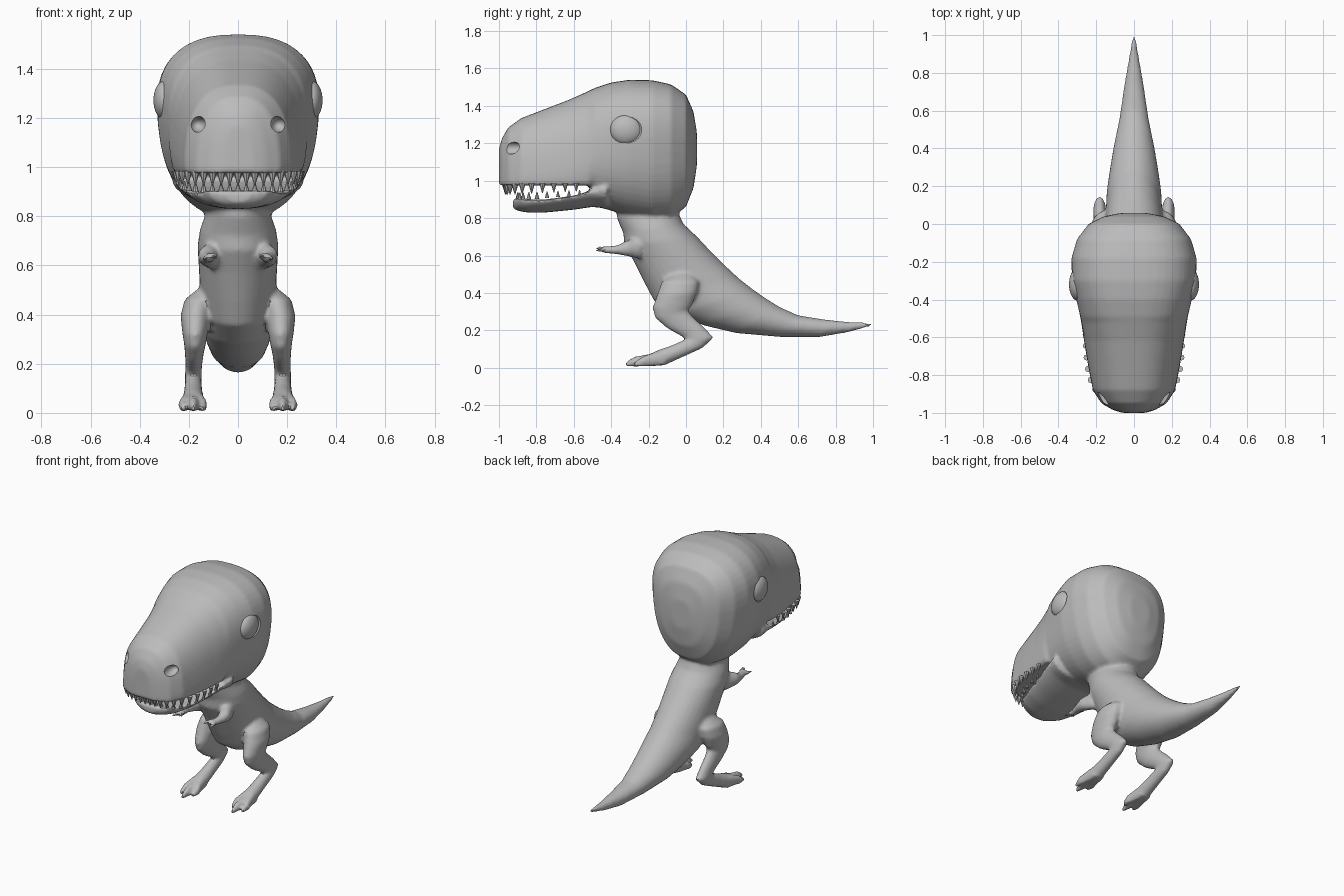
import bpy, bmesh, math
from mathutils import Vector, Matrix

if "Cube" in bpy.data.objects:
    bpy.data.objects.remove(bpy.data.objects["Cube"])

grey = bpy.data.materials.new("grey")
grey.diffuse_color = (0.5, 0.5, 0.5, 1)
grey.use_nodes = True
grey.node_tree.nodes["Principled BSDF"].inputs["Base Color"].default_value = grey.diffuse_color


def new_object(name, bm):
    bmesh.ops.recalc_face_normals(bm, faces=bm.faces)
    me = bpy.data.meshes.new(name)
    bm.to_mesh(me)
    bm.free()
    me.materials.append(grey)
    ob = bpy.data.objects.new(name, me)
    bpy.context.collection.objects.link(ob)
    return ob


def power(v, e):
    return math.copysign(abs(v) ** e, v)


def loft(bm, rings, p=2.0, n=32):
    """Skin closed rings: (x, (y, z) top, (y, z) bottom, half width, taper, floor, ceiling)."""
    loops = []
    for x, top, bot, hw, *extra in rings:
        taper, lo, hi = (list(extra) + [0, -9, 9][len(extra):])
        top, bot = Vector((x, *top)), Vector((x, *bot))
        mid, axis = (top + bot) / 2, (top - bot) / 2
        loop = []
        for i in range(n):
            a = 2 * math.pi * i / n
            u, v = power(math.cos(a), 2 / p), power(math.sin(a), 2 / p)
            co = mid + axis * v + Vector((hw * u * (1 + taper * v), 0, 0))
            co.z = min(max(co.z, lo), hi)
            loop.append(bm.verts.new(co))
        loops.append(loop)
    for a, b in zip(loops, loops[1:]):
        for i in range(n):
            j = (i + 1) % n
            bm.faces.new((a[i], a[j], b[j], b[i]))
    bm.faces.new(loops[0])
    bm.faces.new(loops[-1])


def ball(bm, centre, scale, seg=32):
    m = Matrix.Translation(centre) @ Matrix.Diagonal((*scale, 1))
    bmesh.ops.create_uvsphere(bm, u_segments=seg, v_segments=seg // 2, radius=1, matrix=m)


skin = bmesh.new()

# Head: upright sections from snout to back of skull; snout is cut flat at the lip
L = 0.975
head = [(-1.0, 1.17, .90, .06, -.1, L), (-.985, 1.225, .86, .11, -.1, L),
        (-.95, 1.285, .83, .17, -.1, L), (-.88, 1.335, .82, .215, -.1, L),
        (-.75, 1.385, .81, .24, -.1, L), (-.62, 1.435, .81, .262, -.08, L),
        (-.52, 1.48, .82, .28, -.03, L), (-.49, 1.495, .865, .285, 0, .5),
        (-.40, 1.525, .84, .305, .05, .5), (-.30, 1.54, .81, .325, .1, .5),
        (-.18, 1.537, .79, .325, .13, .5), (-.08, 1.515, .80, .295, .15, .5),
        (-.0, 1.46, .86, .235, .15, .5), (.04, 1.37, .96, .16, .1, .5),
        (.058, 1.26, 1.08, .07, 0, .5)]
loft(skin, [(0, (y, t), (y, b), w, k, lo) for y, t, b, w, k, lo in head], 2.5, 48)

# Lower jaw: same sections cut flat on top
jaw = [(-.925, .98, .855, .06, .9), (-.905, 1.0, .84, .12, .905), (-.85, 1.02, .83, .175, .90),
       (-.75, 1.04, .83, .215, .90), (-.6, 1.05, .845, .245, .92), (-.5, 1.06, .86, .262, .95),
       (-.42, 1.06, .85, .27, .97)]
loft(skin, [(0, (y, t), (y, b), w, 0, 0, c) for y, t, b, w, c in jaw], 2.3, 48)

# Neck, body and tail: slanted sections (back point, belly point, half width)
body = [((-.07, .95), (-.36, .95), .14), ((-.04, .83), (-.37, .80), .13),
        ((-.015, .77), (-.335, .72), .155), ((.06, .70), (-.33, .66), .165),
        ((.13, .625), (-.28, .57), .16), ((.2, .555), (-.22, .45), .155),
        ((.28, .48), (-.17, .355), .15), ((.35, .425), (-.05, .28), .145),
        ((.42, .375), (.1, .225), .13), ((.5, .325), (.27, .185), .11),
        ((.6, .28), (.5, .165), .078), ((.74, .258), (.72, .165), .052),
        ((.87, .245), (.87, .19), .028), ((1.0, .24), (1.0, .225), .007)]
loft(skin, [(0, *r) for r in body])

# Legs, toes, arms and fingers, mirrored left and right
leg = [(.14, (-.07, .50), (.03, .50), .03), (.16, (-.13, .46), (.07, .46), .058),
       (.172, (-.155, .39), (.06, .40), .062), (.175, (-.18, .32), (.03, .33), .052),
       (.175, (-.165, .265), (.01, .305), .045), (.178, (-.10, .21), (.04, .27), .038),
       (.18, (-.02, .165), (.095, .22), .034), (.182, (0, .15), (.15, .16), .034),
       (.182, (-.02, .145), (.09, .105), .034), (.182, (-.09, .115), (-.01, .06), .038),
       (.182, (-.15, .095), (-.11, .015), .044), (.182, (-.20, .07), (-.19, .01), .04)]
arm = [(.10, (-.24, .70), (-.24, .58), .04), (.125, (-.32, .68), (-.31, .595), .04),
       (.128, (-.365, .655), (-.36, .605), .028), (.12, (-.41, .65), (-.41, .61), .024),
       (.115, (-.44, .65), (-.44, .612), .022)]
for side in (1, -1):
    def limb(rings, n=20):
        loft(skin, [(side * r[0], *r[1:]) for r in rings], 2, n)
    limb(leg)
    limb(arm)
    for x0, x1, tip in ((.158, .143, -.27), (.183, .182, -.325), (.208, .224, -.28)):
        limb([(x0, (-.13, .09), (-.11, .012), .018),
              ((x0 + x1) / 2, (-.2, .075), (-.2, .006), .02),
              (x1, (tip + .05, .062), (tip + .05, .004), .02),
              (x1, (tip, .03), (tip, .006), .008)], 12)
    for x0, x1, z in ((.105, .09, .638), (.128, .135, .628)):
        limb([(x0, (-.42, z + .013), (-.42, z - .013), .014),
              (x1, (-.46, z + .012), (-.46, z - .012), .013),
              (x1, (-.485, z + .007), (-.485, z - .007), .008)], 12)

creature = new_object("creature_skin", skin)

# Cutters for eye sockets and nostrils
cut = bmesh.new()
for s in (1, -1):
    ball(cut, (s * .36, -.32, 1.275), (.065, .095, .088))
    ball(cut, (s * .165, -.935, 1.175), (.034, .065, .033))
cutter = new_object("socket_cutter", cut)
cutter.hide_render = True
cutter.hide_set(True)

# Fuse the parts into one smooth skin, then carve it
m = creature.modifiers.new("fuse", 'REMESH')
m.mode, m.voxel_size, m.use_smooth_shade = 'VOXEL', 0.011, True
m = creature.modifiers.new("soften", 'SMOOTH')
m.factor, m.iterations = 0.5, 5
m = creature.modifiers.new("carve", 'BOOLEAN')
m.operation, m.object, m.solver = 'DIFFERENCE', cutter, 'EXACT'

# Eyeballs
eyes = bmesh.new()
for s in (1, -1):
    ball(eyes, (s * .298, -.32, 1.272), (.046, .086, .08))
eyes = new_object("eyes", eyes)

# Teeth: cones spaced around each jaw outline
teeth = bmesh.new()


def tooth_row(count, a, b, y0, z0, rise, length, r):
    for i in range(count):
        t = math.radians(-82 + 164 * i / (count - 1))
        s, c = math.sin(t), math.cos(t)
        k = (abs(s) ** 3 + c ** 3) ** (1 / 3)
        size = 1 - .3 * abs(s) ** 4
        z = z0 + rise * (1 - c / k)
        flip = Matrix.Rotation(math.pi if length < 0 else 0, 4, 'X')
        mat = Matrix.Translation((a * s / k, y0 - b * c / k, z + length * size / 2)) @ flip
        bmesh.ops.create_cone(teeth, cap_ends=True, segments=8, radius1=r * size, radius2=.002,
                              depth=abs(length) * size, matrix=mat)


tooth_row(23, .258, .44, -.525, .985, 0, -.06, .02)
tooth_row(21, .235, .385, -.515, .895, .03, .042, .014)
teeth = new_object("teeth", teeth)

for ob in (creature, eyes, teeth):
    bpy.ops.object.select_all(action='DESELECT')
    ob.select_set(True)
    bpy.context.view_layer.objects.active = ob
    if ob is creature:
        bpy.ops.object.convert(target='MESH')
    bpy.ops.object.shade_smooth_by_angle(angle=math.radians(40))
